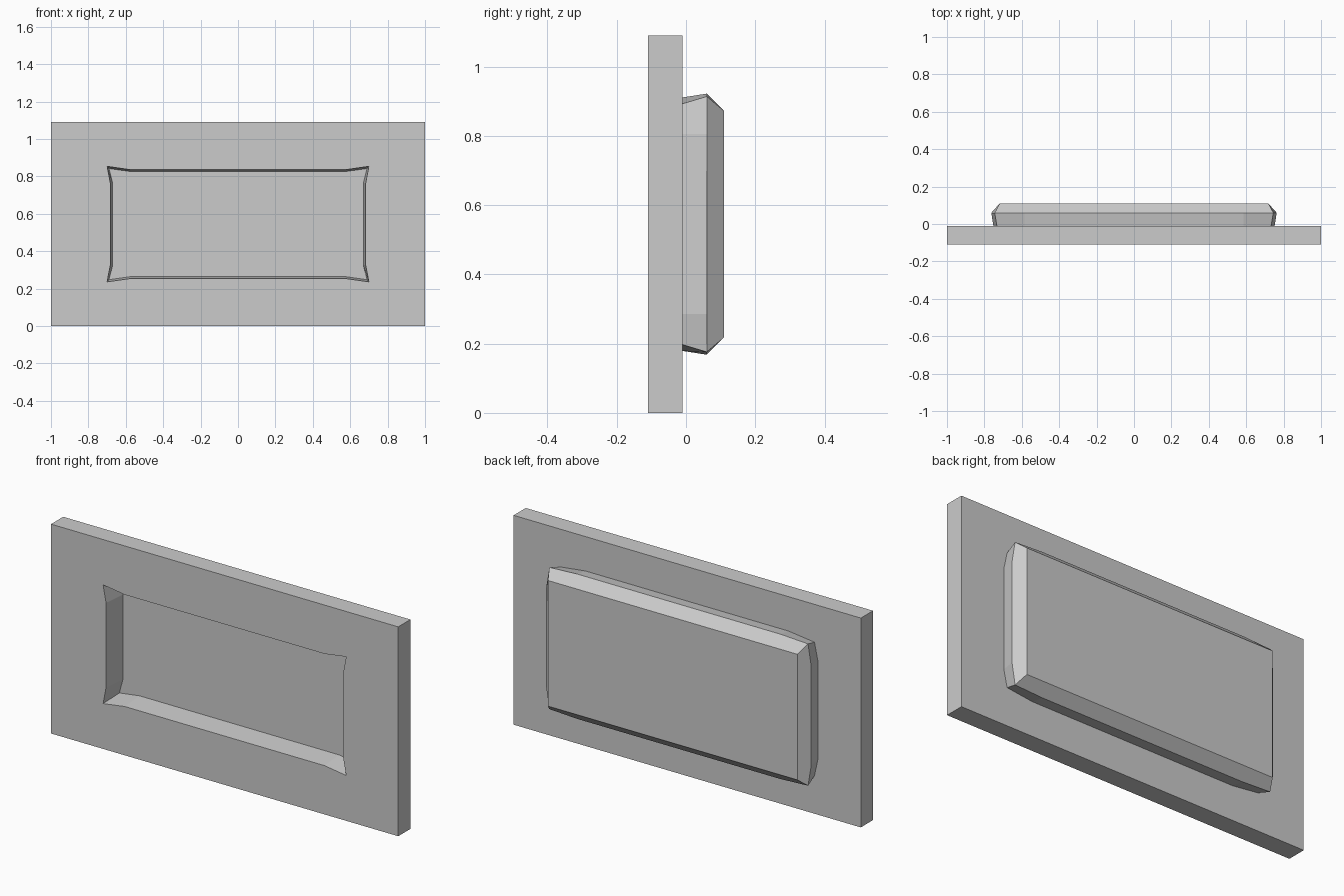
import bpy, bmesh

if "Cube" in bpy.data.objects:
    bpy.data.objects.remove(bpy.data.objects["Cube"])

CZ = 0.545  # height of the panel centre
bm = bmesh.new()


def rect(y, hx, hz):
    """Four corners, going round from lower left."""
    return [bm.verts.new((sx * hx, y, CZ + sz * hz))
            for sx, sz in ((-1, -1), (1, -1), (1, 1), (-1, 1))]


def ring(y, corner, side, kink):
    """12-point rounded/pinched rectangle: 4 corners, each side with two kinks.
    corner = corner half sizes, side = half sizes at mid side, kink = kink positions."""
    (cx, cz), (mx, mz), (kx, kz) = corner, side, kink
    pts = [(-cx, -cz), (-kx, -mz), (kx, -mz),
           (cx, -cz), (mx, -kz), (mx, kz),
           (cx, cz), (kx, mz), (-kx, mz),
           (-cx, cz), (-mx, kz), (-mx, -kz)]
    return [bm.verts.new((x, y, CZ + z)) for x, z in pts]


def bridge(a, b):
    """Quads between two rings of equal length."""
    n = len(a)
    for i in range(n):
        j = (i + 1) % n
        bm.faces.new((a[i], a[j], b[j], b[i]))


def frame(r, k):
    """One face per side between a 4-point rectangle and a 12-point ring."""
    for s in range(4):
        side = [k[(3 * s + i) % 12] for i in range(4)]
        bm.faces.new([r[s], r[(s + 1) % 4]] + side[::-1])


# slab outline, front and back
front = rect(-0.11, 1.0, 0.545)
back = rect(-0.01, 1.0, 0.545)
bridge(front, back)

# recess in the front, with flared corners
rim = ring(-0.11, (0.70, 0.309), (0.683, 0.291), (0.575, 0.22))
floor = ring(0.01, (0.69, 0.297), (0.67, 0.281), (0.575, 0.22))
frame(front, rim)
bridge(rim, floor)
bm.faces.new(floor)

# raised housing on the back, with a bevelled edge
base = ring(-0.01, (0.733, 0.348), (0.752, 0.366), (0.585, 0.26))
bulge = ring(0.06, (0.745, 0.369), (0.763, 0.377), (0.585, 0.26))
cap = rect(0.11, 0.718, 0.327)
frame(back, base)
bridge(base, bulge)
frame(cap, bulge)
bm.faces.new(cap)

bmesh.ops.recalc_face_normals(bm, faces=bm.faces)
mesh = bpy.data.meshes.new("recessed_panel")
bm.to_mesh(mesh)
bm.free()
panel = bpy.data.objects.new("recessed_panel", mesh)
bpy.context.collection.objects.link(panel)
